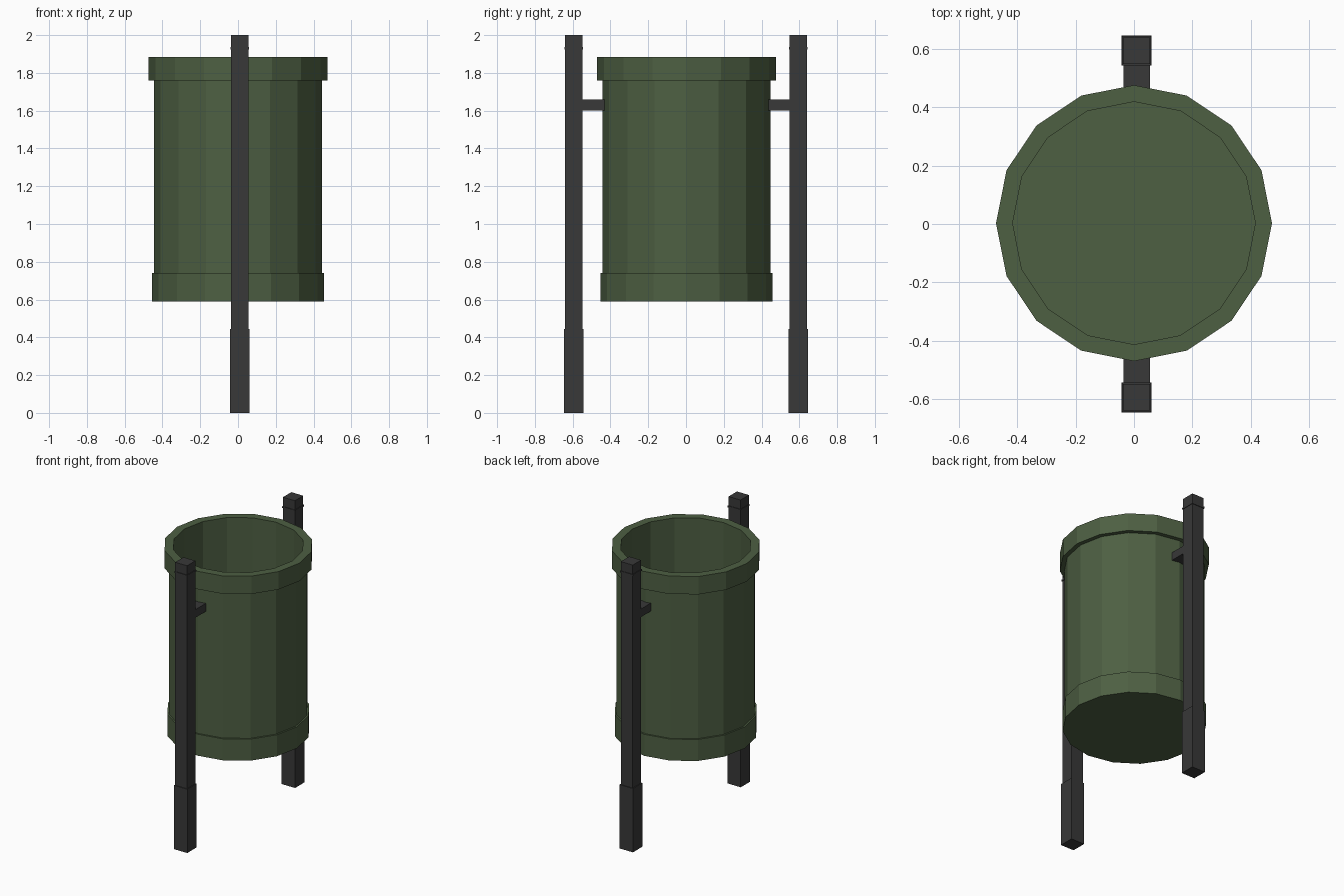
import bpy, bmesh, math

if "Cube" in bpy.data.objects:
    bpy.data.objects.remove(bpy.data.objects["Cube"])


def material(name, rgb):
    m = bpy.data.materials.new(name)
    m.diffuse_color = (*rgb, 1)
    m.use_nodes = True
    m.node_tree.nodes["Principled BSDF"].inputs["Base Color"].default_value = m.diffuse_color
    return m


def stack(name, profile, sides, mat, centre=(0, 0), turn=0.0):
    """Solid of stacked n-sided rings from (radius, z) points, capped at both ends."""
    bm = bmesh.new()
    step = 2 * math.pi / sides
    rings = [[bm.verts.new((centre[0] + r * math.cos(turn + i * step),
                            centre[1] + r * math.sin(turn + i * step), z))
              for i in range(sides)] for r, z in profile]
    for a, b in zip(rings, rings[1:]):
        for i in range(sides):
            j = (i + 1) % sides
            bm.faces.new((a[i], a[j], b[j], b[i]))
    bm.faces.new(rings[0][::-1])
    bm.faces.new(rings[-1])
    bmesh.ops.recalc_face_normals(bm, faces=bm.faces)
    mesh = bpy.data.meshes.new(name)
    bm.to_mesh(mesh)
    bm.free()
    mesh.materials.append(mat)
    ob = bpy.data.objects.new(name, mesh)
    bpy.context.collection.objects.link(ob)
    return ob


def box(name, lo, hi, mat):
    bpy.ops.mesh.primitive_cube_add(size=1, location=[(a + b) / 2 for a, b in zip(lo, hi)])
    ob = bpy.context.object
    ob.name = name
    ob.scale = [b - a for a, b in zip(lo, hi)]
    ob.data.materials.append(mat)
    return ob


green = material("green_paint", (0.075, 0.115, 0.055))
dark = material("dark_metal", (0.04, 0.04, 0.04))

# Bin: base band, body, overhanging rim, then the inside wall down to the floor
stack("bin_barrel", [(0.455, 0.59), (0.455, 0.74), (0.444, 0.74), (0.444, 1.76),
                     (0.473, 1.76), (0.473, 1.885), (0.416, 1.885), (0.416, 0.62)],
      16, green, centre=(0, 0.003))

# Square posts with a thicker foot sleeve and a thin lip near the top
half_widths = [(0.0515, 0), (0.0515, 0.445), (0.046, 0.445), (0.046, 1.925),
               (0.05, 1.925), (0.05, 1.936), (0.046, 1.936), (0.046, 2.0)]
for side, s in (("front", -1), ("back", 1)):
    stack(side + "_post", [(h * math.sqrt(2), z) for h, z in half_widths],
          4, dark, centre=(0.009, s * 0.594), turn=math.pi / 4)
    # Arm joining the post to the barrel
    y0, y1 = sorted((s * 0.43, s * 0.56))
    box(side + "_arm", (-0.036, y0, 1.602), (0.054, y1, 1.658), dark)
